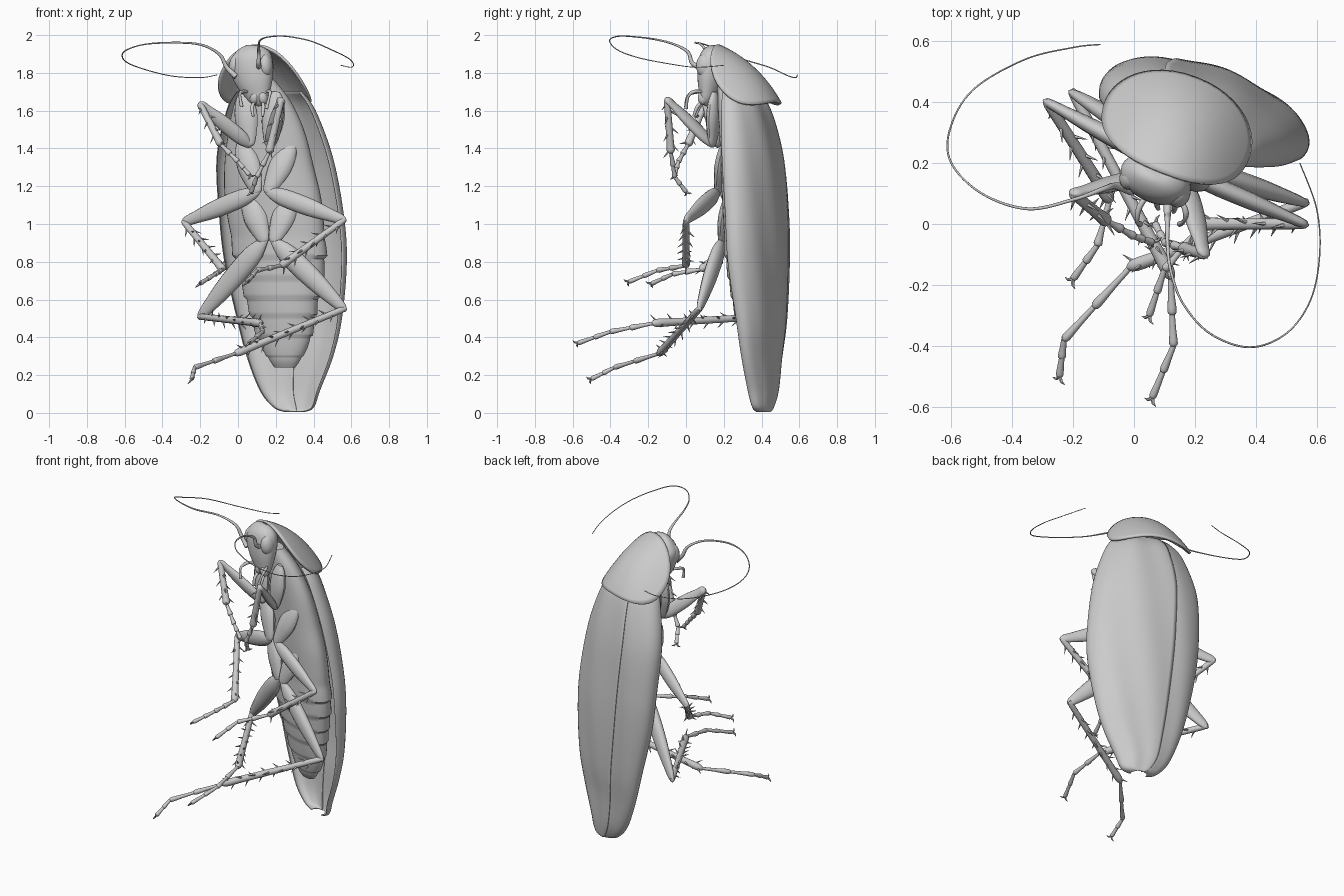
import bpy, bmesh, math
from mathutils import Vector as V, Matrix as M

if "Cube" in bpy.data.objects:
    bpy.data.objects.remove(bpy.data.objects["Cube"])

YAW = math.radians(-21)
U = V((math.cos(YAW), math.sin(YAW), 0))      # across the body
D = V((-math.sin(YAW), math.cos(YAW), 0))     # towards the back


def make(name, bm, thick=0, angle=50):
    bmesh.ops.recalc_face_normals(bm, faces=bm.faces)
    me = bpy.data.meshes.new(name)
    bm.to_mesh(me)
    bm.free()
    ob = bpy.data.objects.new(name, me)
    bpy.context.collection.objects.link(ob)
    if thick:
        m = ob.modifiers.new("thickness", 'SOLIDIFY')
        m.thickness, m.offset = thick, 0
    bpy.ops.object.select_all(action='DESELECT')
    ob.select_set(True)
    bpy.context.view_layer.objects.active = ob
    bpy.ops.object.shade_smooth_by_angle(angle=math.radians(angle))
    return ob


def skin(bm, rows, closed=False, caps=False):
    vs = [[bm.verts.new(p) for p in r] for r in rows]
    n = len(rows[0])
    for a, b in zip(vs, vs[1:]):
        for i in range(n if closed else n - 1):
            j = (i + 1) % n
            bm.faces.new((a[i], a[j], b[j], b[i]))
    if caps:
        bm.faces.new(vs[0])
        bm.faces.new(vs[-1])


def spline(rows, steps):
    """Smooth interpolation through rows of numbers."""
    out = []
    for i in range(len(rows) - 1):
        a, b, c, d = (rows[min(max(i + k, 0), len(rows) - 1)] for k in (-1, 0, 1, 2))
        for s in range(steps):
            t = s / steps
            out.append([q + .5 * t * (r - p + t * (2*p - 5*q + 4*r - e + t * (3*(q - r) + e - p)))
                        for p, q, r, e in zip(a, b, c, d)])
    out.append(list(rows[-1]))
    return out


def tube(bm, rows, steps=1, sides=10, flat=1.0):
    """Sweep a circle along rows of (x, y, z, radius)."""
    rows = spline(rows, steps) if steps > 1 else rows
    pts = [V(r[:3]) for r in rows]
    rings, nrm = [], None
    for i, p in enumerate(pts):
        t = (pts[min(i + 1, len(pts) - 1)] - pts[max(i - 1, 0)]).normalized()
        nrm = D.cross(t) if nrm is None else nrm - t * nrm.dot(t)
        nrm = nrm.normalized() if nrm.length > 1e-4 else t.orthogonal().normalized()
        b = t.cross(nrm)
        r = max(rows[i][3], .0008)
        rings.append([p + nrm * r * math.cos(a) + b * r * flat * math.sin(a)
                      for a in (2 * math.pi * k / sides for k in range(sides))])
    skin(bm, rings, True, True)


def ball(bm, c, s, tilt=0):
    m = M.Translation(c) @ M.Rotation(YAW, 4, 'Z') @ M.Rotation(tilt, 4, 'Y') @ M.Diagonal((*s, 1))
    bmesh.ops.create_uvsphere(bm, u_segments=24, v_segments=16, radius=1, matrix=m)


# Wings: z, centre x, centre y, half width, dome height
WING = [(1.70, .165, .275, .18, .085), (1.6, .175, .30, .245, .125), (1.35, .195, .335, .322, .148),
        (1.05, .23, .36, .346, .145), (.8, .252, .37, .34, .14), (.5, .272, .39, .292, .11),
        (.3, .275, .395, .24, .085), (.12, .275, .40, .166, .07), (.03, .295, .40, .11, .05),
        (.006, .30, .40, .05, .04)]


def wing(name, a0, a1, lift):
    rows = []
    for z, x, y, w, h in spline(WING, 6):
        row = []
        for k in range(33):
            a = math.radians(a0 + (a1 - a0) * k / 32)
            ripple = .005 * math.sin(7 * a + 4 * z) * math.sin(a) * min(1, h / .1)
            row.append(V((x, y, z)) + U * w * math.cos(a) + D * ((h + ripple) * math.sin(a) + lift))
        rows.append(row)
    bm = bmesh.new()
    skin(bm, rows)
    make(name, bm, .005)


wing("left_wing", 92, 194, -.003)
wing("right_wing", -14, 118, .002)

# Body: z, centre x, centre y, half width, half depth
BODY = [(1.78, .11, .22, .07, .05), (1.66, .13, .26, .15, .08), (1.5, .15, .295, .21, .10),
        (1.3, .165, .325, .25, .115), (1.1, .19, .34, .27, .12), (.85, .22, .35, .25, .115),
        (.6, .235, .365, .195, .10), (.4, .245, .375, .145, .075), (.29, .248, .375, .09, .05),
        (.24, .248, .375, .055, .025)]
rings = []
for z, x, y, w, h in spline(BODY, 14):
    k = 1 + (.08 * (((.93 - z) / .105) % 1) if z < .93 else 0)     # overlapping belly plates
    rings.append([V((x, y, z)) + U * w * k * math.cos(a) + D * h * k * math.sin(a)
                  for a in (math.pi * 2 * i / 40 for i in range(40))])
bm = bmesh.new()
skin(bm, rings, True, True)
make("body", bm, angle=35)

# Neck shield: a tilted, domed disc with drooping sides
C, F = V((.15, .322, 1.795)), V((.055, .155, -.15))
N, DROOP = V((.2, .6, .75)), V((-.015, -.03, -.10))
rows = []
for i in range(13):
    r = .06 + .94 * i / 12
    row = []
    for k in range(48):
        a = math.tau * k / 48
        p = r * math.copysign(abs(math.cos(a)) ** .9, math.cos(a))
        q = r * math.copysign(abs(math.sin(a)) ** .9, math.sin(a))
        row.append(C + F * p + U * .25 * q * (1 + .06 * p) + N * .04 * (1 - r * r) + DROOP * q * q)
    rows.append(row)
bm = bmesh.new()
skin(bm, rows, True)
bm.faces.new(list(bm.verts)[:48])
make("neck_shield", bm, .014)

# Head with face, eyes and jaws
bm = bmesh.new()
tube(bm, [(.06, .17, 1.938, .01), (.06, .165, 1.928, .065), (.066, .155, 1.885, .112),
          (.075, .145, 1.82, .118), (.09, .13, 1.75, .1), (.105, .118, 1.69, .072),
          (.115, .11, 1.65, .048), (.12, .11, 1.625, .015)], 4, 28, .66)
make("head", bm)
bm = bmesh.new()
ball(bm, (-.01, .155, 1.84), (.036, .045, .062), .15)
ball(bm, (.148, .098, 1.84), (.036, .045, .062), -.1)
make("eyes", bm)
bm = bmesh.new()
ball(bm, (.09, .1, 1.67), (.026, .028, .038), .2)
ball(bm, (.132, .09, 1.67), (.026, .028, .038), -.2)
make("jaws", bm)
bm = bmesh.new()
for pts in ([(.06, .11, 1.70), (.02, .06, 1.70), (.01, .01, 1.68), (.02, .0, 1.62)],
            [(.15, .09, 1.70), (.17, .04, 1.70), (.165, .01, 1.67), (.15, .0, 1.61)],
            [(.09, .1, 1.65), (.075, .07, 1.62), (.08, .05, 1.57)],
            [(.13, .09, 1.65), (.135, .06, 1.62), (.13, .04, 1.57)]):
    tube(bm, [(*p, .007 + .003 * (i % 2)) for i, p in enumerate(pts)], 4, 8)
make("mouth_feelers", bm)

# Antennae
LEFT = [(-.01, .11, 1.78), (-.06, .125, 1.83), (-.1, .115, 1.9), (-.2, .08, 1.95), (-.35, .05, 1.96),
        (-.5, .1, 1.95), (-.6, .2, 1.915), (-.605, .31, 1.87), (-.53, .44, 1.83), (-.36, .54, 1.785),
        (-.2, .58, 1.775), (-.11, .59, 1.79)]
RIGHT = [(.11, .1, 1.82), (.11, .035, 1.85), (.11, .01, 1.91), (.11, -.06, 1.95), (.12, -.15, 1.975),
         (.16, -.26, 1.99), (.25, -.36, 1.994), (.38, -.405, 1.97), (.5, -.36, 1.92), (.58, -.25, 1.88),
         (.61, -.1, 1.85), (.6, .05, 1.83), (.545, .2, 1.84)]
for name, pts in (("left_antenna", LEFT), ("right_antenna", RIGHT)):
    bm = bmesh.new()
    tube(bm, [(*p, (.016, .012, .009, .006, .005)[i] if i < 5 else .0045 - .0002 * i)
              for i, p in enumerate(pts)], 8, 8)
    make(name, bm)


def leg(name, hip, base, knee, ankle, mid, toe, fat, spines):
    hip, base, knee, ankle, mid, toe = map(V, (hip, base, knee, ankle, mid, toe))
    bm = bmesh.new()

    def limb(a, b, prof, flat=1.0):
        tube(bm, [(*a.lerp(b, t), r) for t, r in prof], 3, 12, flat)
    # hip, thigh, shin
    limb(hip, base, [(-.08, .02), (.1, .05), (.45, .065), (.8, .048), (1, .03), (1.04, .01)], .55)
    limb(base, knee, [(-.04, .01), (.02, .026), (.2, fat), (.55, fat), (.85, fat * .68), (.98, .025), (1.03, .008)], .6)
    limb(knee, ankle, [(-.02, .01), (.03, .017), (.3, .018), (.8, .02), (.97, .022), (1.02, .008)])
    # jointed foot
    path = [ankle, ankle.lerp(mid, .55), mid, mid.lerp(toe, .5), toe]
    for i, (a, b) in enumerate(zip(path, path[1:])):
        limb(a, b, [(0, .009), (.5, .011), (.92, .0155 - .001 * i), (1.02, .007)])
    d = (toe - mid).normalized()
    s = d.orthogonal().normalized()
    for k in (-1, 1):
        tube(bm, [(*toe, .007), (*(toe + d * .016 + s * .014 * k), .005), (*(toe + d * .018 + s * .03 * k), .001)], 1, 6)
    # shin spines
    t = (ankle - knee).normalized()
    n = t.orthogonal().normalized()
    b = t.cross(n)
    for i in range(spines):
        p = knee.lerp(ankle, .12 + .86 * i / (spines - 1))
        a = i * 2.2
        o = n * math.cos(a) + b * math.sin(a)
        tube(bm, [(*p, .007), (*(p + o * .014), .007), (*(p + o * .048 + t * .03), .0008)], 1, 5)
    make(name, bm)


leg("left_front_leg", (.03, .2, 1.68), (.06, .165, 1.42), (-.2, .1, 1.635), (-.09, .01, 1.42),
    (.0, -.04, 1.33), (.06, -.06, 1.26), .04, 9)
leg("right_front_leg", (.2, .15, 1.68), (.17, .14, 1.42), (.23, -.1, 1.66), (.165, -.08, 1.38),
    (.1, -.06, 1.25), (.07, 0, 1.17), .04, 9)
leg("left_middle_leg", (.02, .265, 1.42), (.1, .19, 1.17), (-.285, .4, 1.01), (-.08, .08, .76),
    (-.12, -.07, .735), (-.2, -.18, .685), .047, 15)
leg("right_middle_leg", (.28, .205, 1.42), (.16, .17, 1.17), (.56, 0, 1.02), (.23, 0, .78),
    (.1, -.15, .755), (.05, -.3, .695), .047, 15)
leg("left_hind_leg", (.05, .29, 1.14), (.14, .22, .91), (-.2, .43, .51), (.12, -.17, .475),
    (.13, -.4, .43), (.06, -.57, .37), .055, 20)
leg("right_hind_leg", (.28, .225, 1.14), (.19, .19, .91), (.56, .07, .55), (-.01, -.14, .315),
    (-.23, -.38, .24), (-.245, -.5, .18), .055, 20)
